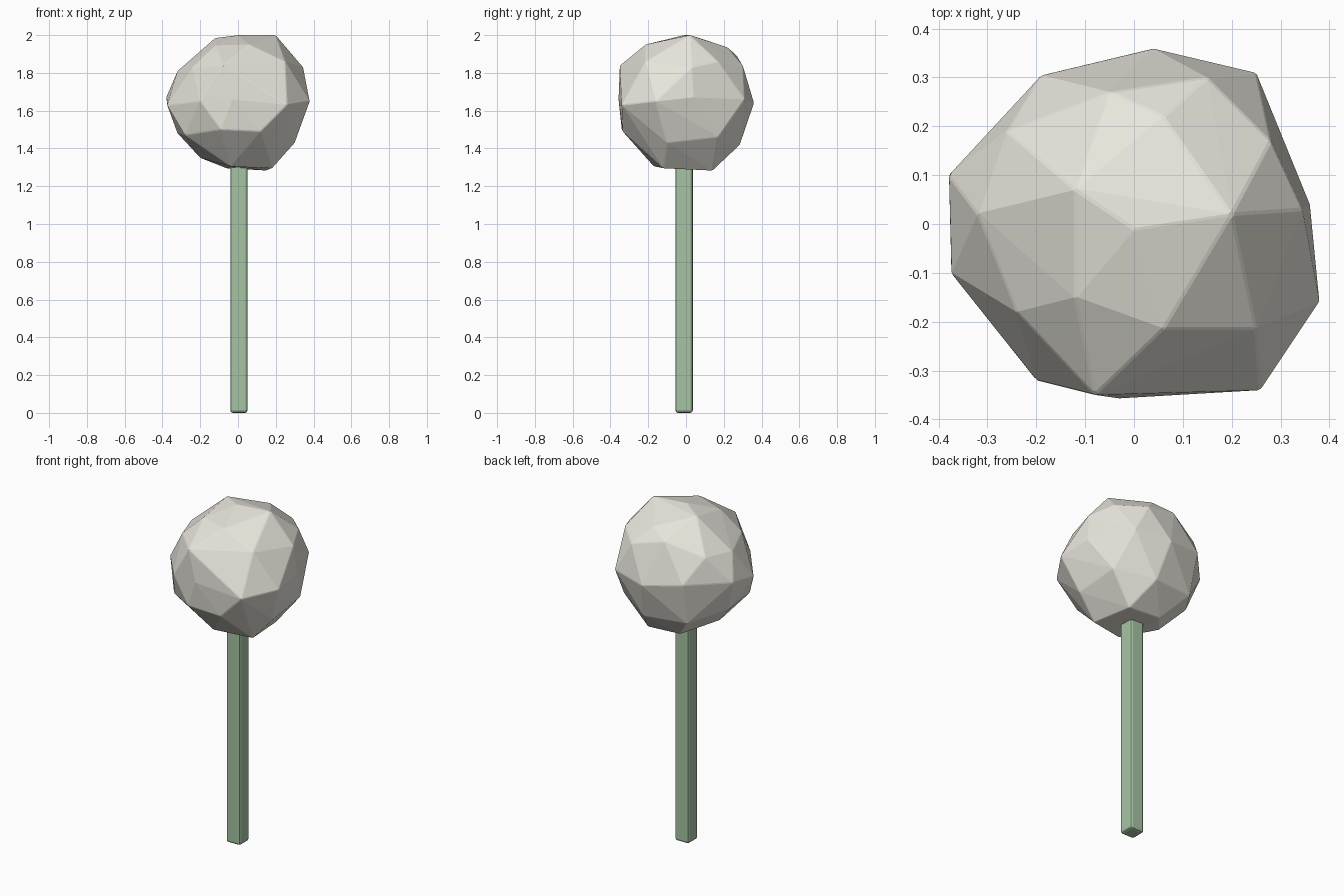
import bpy, bmesh

if "Cube" in bpy.data.objects:
    bpy.data.objects.remove(bpy.data.objects["Cube"])


def paint(obj, name, color):
    mat = bpy.data.materials.new(name)
    mat.diffuse_color = color
    mat.use_nodes = True
    mat.node_tree.nodes["Principled BSDF"].inputs["Base Color"].default_value = mat.diffuse_color
    obj.data.materials.append(mat)


def soften(obj, width, segments, angle):
    mod = obj.modifiers.new("soft_edges", "BEVEL")
    mod.width = width
    mod.segments = segments
    mod.limit_method = 'ANGLE'
    mod.angle_limit = angle


# Square stick with rounded edges, running up into the head
bpy.ops.mesh.primitive_cube_add(size=1, location=(0.005, -0.01, 0.69))
stick = bpy.context.object
stick.name = "stick"
stick.scale = (0.092, 0.092, 1.38)
bpy.ops.object.transform_apply(location=False, rotation=False, scale=True)
soften(stick, 0.014, 2, 0.5)
paint(stick, "stick_green", (0.38, 0.55, 0.37, 1))

# Chipped stone head: irregular rings of corners wrapped in a hull
rings = [
    # crown
    [(0, -.01, 2.0), (.2, .02, 2.0), (-.12, .07, 1.985), (-.12, -.15, 1.945),
     (.06, -.215, 1.95), (.06, .22, 1.935), (-.05, .27, 1.89)],
    # shoulder
    [(.25, -.215, 1.86), (-.08, -.35, 1.84), (-.24, -.18, 1.83), (-.32, .02, 1.81),
     (-.26, .19, 1.82), (.15, .3, 1.84), (.28, .17, 1.86), (.345, .03, 1.83)],
    # middle
    [(.38, -.16, 1.65), (.36, .04, 1.67), (.26, -.34, 1.63), (-.03, -.357, 1.66),
     (-.2, -.32, 1.65), (-.375, -.1, 1.63), (-.38, .1, 1.67), (-.19, .305, 1.68),
     (.04, .36, 1.64), (.25, .31, 1.66)],
    # underside
    [(-.09, -.34, 1.5), (.12, -.335, 1.49), (.3, -.1, 1.43), (.29, .17, 1.46),
     (.08, .285, 1.42), (-.18, .25, 1.43), (-.32, .05, 1.48), (-.28, -.2, 1.47)],
    # base
    [(-.2, -.03, 1.35), (-.04, -.17, 1.305), (.18, -.12, 1.295), (.15, .14, 1.283),
     (-.06, .14, 1.295)],
]
bm = bmesh.new()
for ring in rings:
    for co in ring:
        bm.verts.new(co)
hull = bmesh.ops.convex_hull(bm, input=bm.verts)
loose = [v for v in bm.verts if not v.link_faces]
bmesh.ops.delete(bm, geom=loose, context='VERTS')
bmesh.ops.recalc_face_normals(bm, faces=bm.faces)
mesh = bpy.data.meshes.new("stone_head")
bm.to_mesh(mesh)
bm.free()
head = bpy.data.objects.new("stone_head", mesh)
bpy.context.collection.objects.link(head)
soften(head, 0.004, 1, 0.35)
paint(head, "stone_pale", (0.8, 0.78, 0.71, 1))
